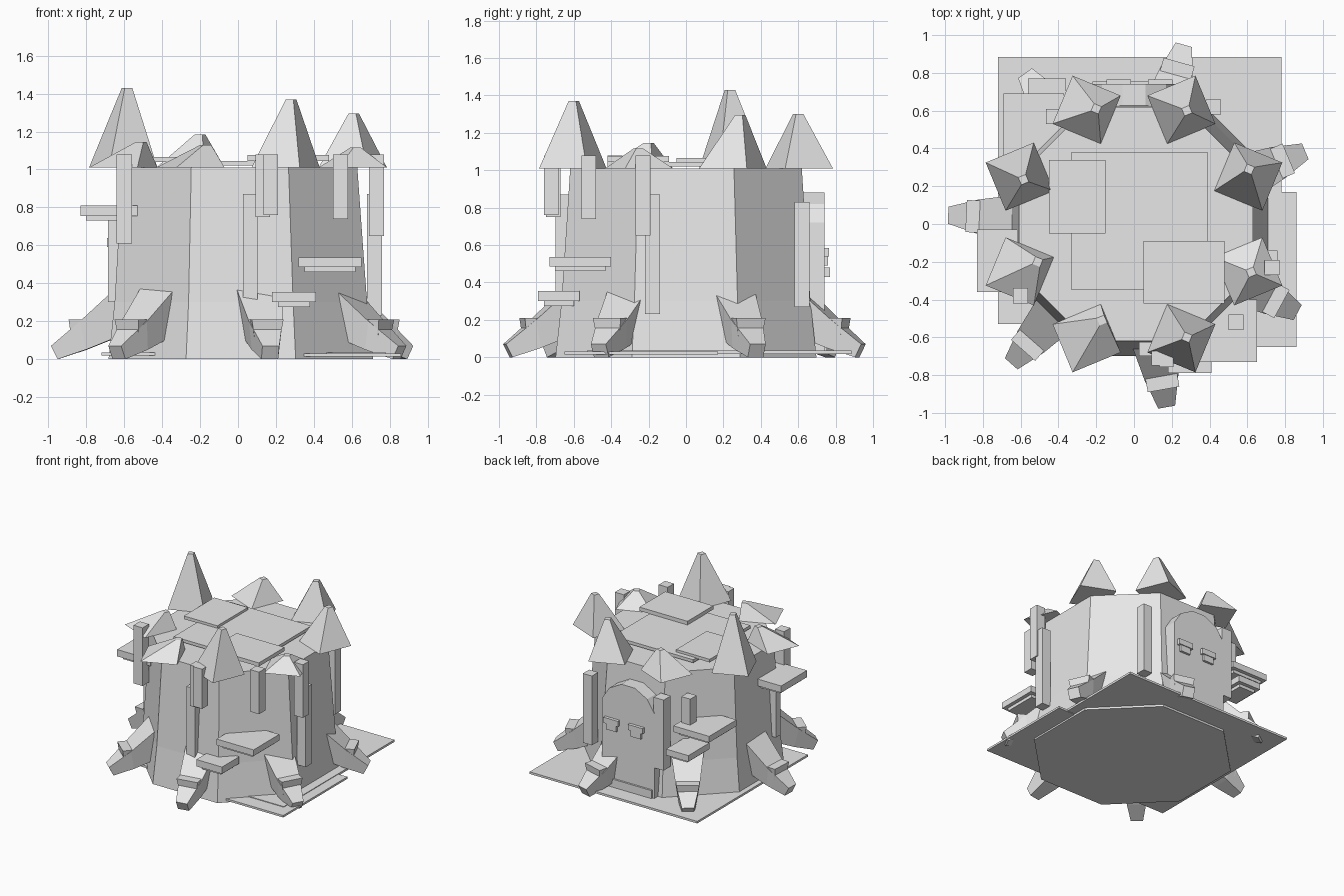
import bpy, bmesh, math
from mathutils import Vector

grey = bpy.data.materials.new("light_grey")
grey.diffuse_color = (0.8, 0.8, 0.8, 1)


def finish(name, bm):
    bmesh.ops.recalc_face_normals(bm, faces=bm.faces)
    me = bpy.data.meshes.new(name)
    bm.to_mesh(me)
    bm.free()
    me.materials.append(grey)
    ob = bpy.data.objects.new(name, me)
    bpy.context.collection.objects.link(ob)
    return ob


def loft(name, rings):
    """Join rings of equal point count and cap both ends."""
    bm = bmesh.new()
    vs = [[bm.verts.new(p) for p in r] for r in rings]
    n = len(vs[0])
    for a, b in zip(vs, vs[1:]):
        for i in range(n):
            bm.faces.new((a[i], a[(i + 1) % n], b[(i + 1) % n], b[i]))
    bm.faces.new(vs[0])
    bm.faces.new(vs[-1])
    return finish(name, bm)


def box(name, x0, x1, y0, y1, z0, z1):
    return loft(name, [[(x0, y0, z), (x1, y0, z), (x1, y1, z), (x0, y1, z)] for z in (z0, z1)])


def ring(cx, cy, z, r, n, a0):
    return [(cx + r * math.cos(a0 + math.tau * i / n),
             cy + r * math.sin(a0 + math.tau * i / n), z) for i in range(n)]


# Eight-sided tapering trunk
E = math.pi / 8
loft("trunk", [ring(0.015, 0, 0.0, 0.755, 8, E), ring(0.015, 0, 0.3, 0.72, 8, E),
               ring(0.01, 0, 1.01, 0.67, 8, E)])

# Splintered points around the rim: apex x, y, z
apexes = [(0.61, 0.29, 1.295), (0.28, 0.60, 1.30), (-0.20, 0.61, 1.185), (-0.585, 0.235, 1.43),
          (-0.51, -0.20, 1.145), (-0.17, -0.51, 1.13), (0.28, -0.60, 1.37), (0.62, -0.255, 1.115)]
for i, (x, y, z) in enumerate(apexes):
    a = E + i * math.pi / 4
    loft(f"rim_spike_{i + 1}", [ring(0.655 * math.cos(a), 0.655 * math.sin(a), 1.01, 0.195, 4, a),
                                ring(x, y, z, 0.03, 4, a)])

# Thin plates on top of the trunk
box("top_plate_1", -0.33, 0.39, -0.35, 0.38, 1.02, 1.045)
box("top_plate_2", -0.45, -0.15, -0.05, 0.34, 1.04, 1.065)
box("top_plate_3", 0.05, 0.48, -0.42, -0.09, 1.045, 1.075)

# Ground plates
box("ground_plate_1", -0.72, 0.78, -0.53, 0.885, 0.018, 0.035)
box("ground_plate_2", -0.10, 0.86, -0.65, 0.17, 0.014, 0.03)

# Seven splayed roots, each with a knob
for i in range(7):
    a = math.radians(23 + i * 360 / 7)
    out, side = Vector((math.cos(a), math.sin(a), 0)), Vector((-math.sin(a), math.cos(a), 0))

    def sec(pts):
        return [out * r + side * w + Vector((0, 0, z)) for r, w, z in pts]

    loft(f"root_{i + 1}", [
        sec([(0.60, -0.13, 0.41), (0.60, 0.13, 0.41), (0.60, 0.09, 0.13), (0.60, -0.09, 0.13)]),
        sec([(0.83, -0.09, 0.20), (0.83, 0.09, 0.20), (0.80, 0.07, 0.05), (0.80, -0.07, 0.05)]),
        sec([(0.985, -0.045, 0.07), (0.985, 0.045, 0.07), (0.95, 0.045, 0.0), (0.95, -0.045, 0.0)])])
    loft(f"root_knob_{i + 1}", [
        sec([(r, -0.085, 0.21), (r, 0.085, 0.21), (r - 0.02, 0.06, 0.06), (r - 0.02, -0.06, 0.06)])
        for r in (0.80, 0.89)])

# Bracket shelves with a smaller layer underneath
shelves = [(0.32, 0.65, -0.73, -0.40, 0.485, 0.535), (0.18, 0.41, -0.79, -0.57, 0.30, 0.355),
           (-0.83, -0.53, -0.36, -0.03, 0.755, 0.81), (-0.69, -0.37, 0.34, 0.69, 0.59, 0.64),
           (-0.56, -0.36, 0.50, 0.77, 0.43, 0.48)]
for i, (x0, x1, y0, y1, z0, z1) in enumerate(shelves):
    box(f"shelf_{i + 1}", x0, x1, y0, y1, z0, z1)
    box(f"shelf_underside_{i + 1}", x0 + 0.03, x1 - 0.03, y0 + 0.03, y1 - 0.03, z0 - 0.025, z0)

# Hanging strips: centre x, y, half width, bottom, top
strips = [(-0.60, -0.38, 0.04, 0.61, 1.08), (0.13, -0.71, 0.038, 0.75, 1.08),
          (0.172, -0.72, 0.038, 0.76, 1.08), (0.065, -0.66, 0.038, 0.22, 0.87),
          (0.54, -0.52, 0.04, 0.74, 1.08), (0.73, -0.23, 0.04, 0.65, 1.08),
          (0.72, -0.18, 0.04, 0.23, 0.87), (0.42, 0.62, 0.04, 0.27, 0.83),
          (-0.425, 0.57, 0.04, 0.60, 0.85), (-0.655, -0.20, 0.03, 0.30, 0.75),
          (-0.27, 0.69, 0.045, 0.28, 0.85)]
for i, (x, y, h, z0, z1) in enumerate(strips):
    box(f"hanging_strip_{i + 1}", x - h, x + h, y - h, y + h, z0, z1)

# Arched door at the back, with small ledges and a threshold
arch = [(-0.235, 0.03), (0.235, 0.03), (0.235, 0.72), (0.17, 0.82), (0.06, 0.88),
        (-0.06, 0.88), (-0.17, 0.82), (-0.235, 0.72)]
loft("back_door", [[(x, y, z) for x, z in arch] for y in (0.60, 0.74)])
box("door_threshold", -0.22, 0.22, 0.70, 0.755, 0.03, 0.10)
for i, x in enumerate((0.14, -0.08)):
    box(f"door_ledge_{i + 1}", x - 0.065, x + 0.065, 0.73, 0.765, 0.54, 0.585)
    box(f"door_ledge_underside_{i + 1}", x - 0.045, x + 0.045, 0.73, 0.758, 0.49, 0.54)
